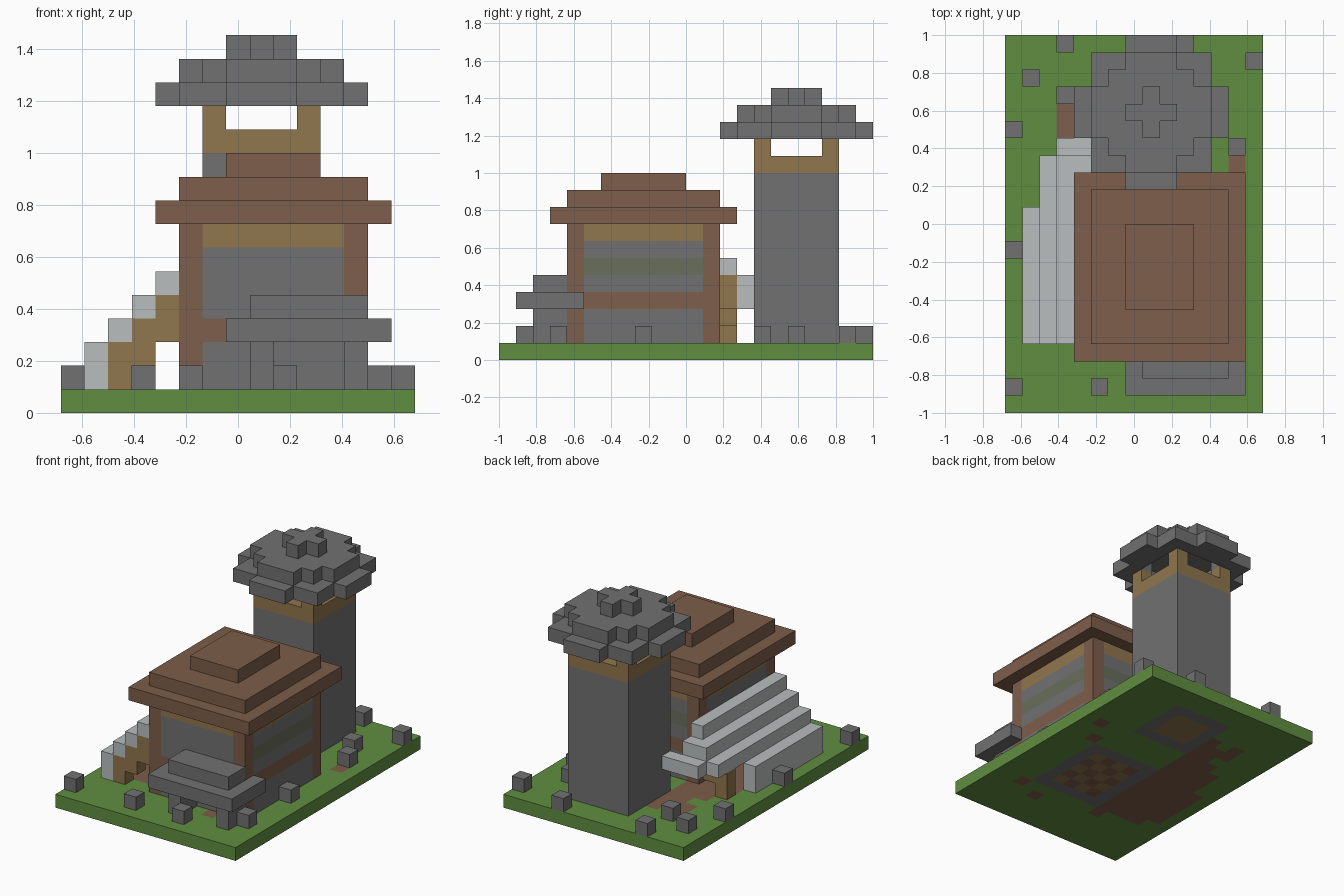
import bpy
import bmesh
from mathutils import Vector

cube = bpy.data.objects.get("Cube")
if cube:
    bpy.data.objects.remove(cube, do_unlink=True)

NX, NY = 15, 22          # plot size in blocks
U = 2 / NY               # block size


def material(name, r, g, b):
    m = bpy.data.materials.new(name)
    m.use_nodes = True
    m.diffuse_color = (r, g, b, 1)
    bsdf = next(n for n in m.node_tree.nodes if n.type == 'BSDF_PRINCIPLED')
    bsdf.inputs["Base Color"].default_value = (r, g, b, 1)
    bsdf.inputs["Roughness"].default_value = 0.9
    return m


stone = material("stone", 0.165, 0.165, 0.165)
grass = material("grass", 0.117, 0.27, 0.052)
timber = material("brown_timber", 0.205, 0.112, 0.069)
plank = material("tan_plank", 0.28, 0.18, 0.074)
slate = material("pale_slate", 0.49, 0.515, 0.515)
glass = material("mossy_glass", 0.14, 0.156, 0.107)

SIDES = [Vector(d) for d in ((1, 0, 0), (-1, 0, 0), (0, 1, 0),
                             (0, -1, 0), (0, 0, 1), (0, 0, -1))]


def box(x0, x1, y0, y1, z0, z1):
    """Set of block cells filling a box."""
    return {(x, y, z) for x in range(x0, x1) for y in range(y0, y1) for z in range(z0, z1)}


def blocks(name, cells, mats, paint=None):
    """Build the outer skin of a set of blocks; paint(x, y, z, normal) picks a material."""
    mats = mats if isinstance(mats, list) else [mats]
    bm = bmesh.new()
    for c in sorted(cells):
        for n in SIDES:
            if tuple(int(v) for v in Vector(c) + n) in cells:
                continue
            t = Vector((n.y, n.z, n.x))
            s = n.cross(t)
            mid = Vector(c) + Vector((.5, .5, .5)) + n / 2
            corners = [mid + (t * i + s * j) / 2 for i, j in ((1, 1), (-1, 1), (-1, -1), (1, -1))]
            f = bm.faces.new([bm.verts.new((p - Vector((NX / 2, NY / 2, 0))) * U) for p in corners])
            if paint:
                f.material_index = mats.index(paint(*c, n))
    bmesh.ops.remove_doubles(bm, verts=bm.verts, dist=U / 100)
    bmesh.ops.dissolve_limit(bm, angle_limit=0.01, verts=bm.verts, edges=bm.edges,
                             delimit={'MATERIAL'})
    mesh = bpy.data.meshes.new(name)
    bm.to_mesh(mesh)
    bm.free()
    for m in mats:
        mesh.materials.append(m)
    obj = bpy.data.objects.new(name, mesh)
    bpy.context.collection.objects.link(obj)
    return obj


# Grass plot with bare earth, and building floors showing underneath
earth = (box(2, 6, 5, 14, 0, 1) | box(3, 6, 14, 18, 0, 1) | box(1, 2, 6, 11, 0, 1)
         | {(10, 3, 0), (13, 14, 0), (5, 4, 0), (12, 4, 0), (12, 12, 0)}) - {(4, 17, 0), (3, 15, 0)}


def paint_plot(x, y, z, n):
    if n.z < 0 and 6 <= x < 12 and 5 <= y < 12:
        if x in (6, 11) or y in (5, 11):
            return stone
        return timber if (x + y) % 2 else plank
    if n.z < 0 and 6 <= x < 11 and 15 <= y < 20:
        return stone if x in (6, 10) or y in (15, 19) else plank
    return timber if n.z and (x, y, z) in earth else grass


blocks("grass_plot", box(0, NX, 0, NY, 0, 1), [grass, timber, stone, plank], paint_plot)


# House walls: corner posts, stone footing, window band, plank frieze
def paint_house(x, y, z, n):
    if x in (5, 12) and y in (4, 12):
        return timber
    if z < 3:
        return stone
    if z == 3:
        return timber
    if z == 7:
        return plank
    return glass if z == 5 and n.y >= 0 else stone


blocks("house_walls", box(5, 13, 4, 13, 1, 8), [timber, stone, plank, glass], paint_house)

# Stepped house roof
blocks("house_roof", box(4, 14, 3, 14, 8, 9) | box(5, 13, 4, 13, 9, 10)
       | box(7, 11, 6, 11, 10, 11), timber)

# Front porch
blocks("porch_roof", box(7, 14, 1, 4, 3, 4) | box(13, 14, 4, 5, 3, 4)
       | box(8, 13, 2, 4, 4, 5), stone)
for side, x in (("right", 8), ("left", 12)):
    blocks("porch_wall_" + side, box(x, x + 1, 2, 4, 1, 3), stone)

# Lean-to: stepped slate roof over plank gables
blocks("lean_to_roof", box(1, 2, 4, 12, 1, 3) | box(2, 3, 4, 15, 3, 4) | box(3, 4, 4, 15, 4, 5)
       | box(4, 5, 4, 14, 5, 6) | box(4, 5, 14, 15, 4, 5) | box(3, 6, 15, 16, 3, 4)
       | box(4, 5, 14, 15, 3, 4), slate)
for end, y in (("front", 4), ("back", 13)):
    blocks("lean_to_gable_" + end, box(2, 3, y, y + 1, 1, 3) | box(3, 4, y, y + 1, 2, 4)
           | box(4, 5, y, y + 1, 3, 5), plank)

# Tower shaft with plank parapet and corner posts
corners = {(x, y, 12) for x in (6, 10) for y in (15, 19)}
blocks("tower", box(6, 11, 15, 20, 1, 12) | corners, [stone, plank],
       lambda x, y, z, n: plank if z >= 11 else stone)


# Rounded, stepped tower roof, hollow at the bottom
def disc(r, arm, core, z):
    """Stepped disc: a cross of bars over a square core, centred on the tower."""
    def bar(a, b):
        return box(8 - a, 9 + a, 17 - b, 18 + b, z, z + 1)
    return bar(r, arm) | bar(arm, r) | bar(core, core)


blocks("tower_roof", (disc(4, 1, 3, 13) - disc(2, 1, 1, 13)) | disc(3, 1, 2, 14)
       | disc(1, 0, 0, 15), stone)

# Scattered stone blocks around the plot
spots = [(3, 21), (10, 21), (14, 20), (1, 19), (3, 18), (0, 16), (13, 15), (12, 17),
         (0, 9), (0, 1), (5, 1), (9, 1), (13, 3), (13, 8)]
for i, (x, y) in enumerate(spots):
    blocks(f"rock_{i + 1}", {(x, y, 1)}, stone)
